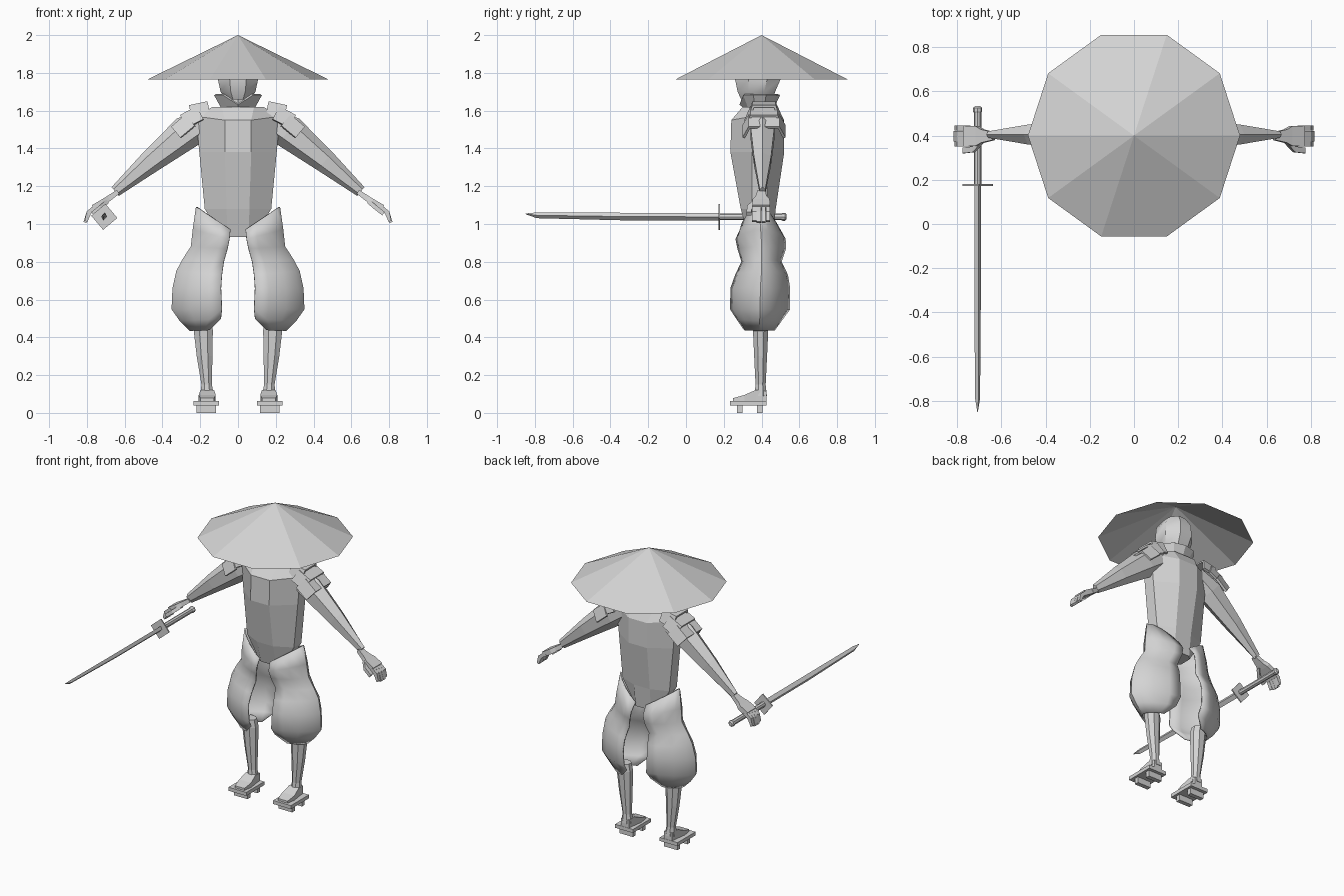
import bpy, bmesh, math
from mathutils import Vector as V

if "Cube" in bpy.data.objects:
    bpy.data.objects.remove(bpy.data.objects["Cube"])

grey = bpy.data.materials.new("plain grey")
grey.diffuse_color = (0.66, 0.66, 0.66, 1)
grey.use_nodes = True
grey.node_tree.nodes["Principled BSDF"].inputs["Base Color"].default_value = grey.diffuse_color
X, Y, Z = V((1, 0, 0)), V((0, 1, 0)), V((0, 0, 1))


def loft(name, rings, side=1, closed=True, caps=True, thick=0, smooth=0):
    """Skin a list of rings; side=-1 gives the mirrored part."""
    bm = bmesh.new()
    vs = [[bm.verts.new((p[0] * side, p[1], p[2])) for p in r] for r in rings]
    n = len(rings[0])
    for a, b in zip(vs, vs[1:]):
        for i in range(n if closed else n - 1):
            j = (i + 1) % n
            bm.faces.new((a[i], a[j], b[j], b[i]))
    if closed and caps:
        bm.faces.new(vs[0])
        bm.faces.new(vs[-1])
    bmesh.ops.remove_doubles(bm, verts=bm.verts, dist=1e-5)
    bmesh.ops.recalc_face_normals(bm, faces=bm.faces)
    me = bpy.data.meshes.new(name)
    bm.to_mesh(me)
    bm.free()
    me.materials.append(grey)
    ob = bpy.data.objects.new(name, me)
    bpy.context.collection.objects.link(ob)
    if thick:
        m = ob.modifiers.new("thickness", 'SOLIDIFY')
        m.thickness, m.offset = thick, 0
    if smooth:
        bpy.ops.object.select_all(action='DESELECT')
        ob.select_set(True)
        bpy.context.view_layer.objects.active = ob
        bpy.ops.object.shade_smooth_by_angle(angle=math.radians(smooth))
    return ob


def ring(c, u, v, n, turn=0.0):
    """n points on an ellipse around c with half axes u and v."""
    return [V(c) + u * math.cos(turn + math.tau * i / n)
            + v * math.sin(turn + math.tau * i / n) for i in range(n)]


def rect(c, u, v):
    c = V(c)
    return [c - u - v, c + u - v, c + u + v, c - u + v]


def box(name, c, h, side=1):
    return loft(name, [rect(V(c) + Z * k * h[2], X * h[0], Y * h[1]) for k in (-1, 1)], side)


# Conical straw hat, open below
loft("hat", [ring((0, .4, z), X * r, Y * r, 10)
             for z, r in ((1.765, .48), (2.0, 0))], caps=False)

# Head and neck
loft("head", [ring((0, (a + b) / 2, z), X * w, Y * (b - a) / 2, 8, math.pi / 8)
              for z, w, a, b in ((1.66, .07, .285, .465), (1.70, .10, .265, .48),
                                 (1.765, .115, .25, .51), (1.84, .11, .26, .505),
                                 (1.90, .065, .31, .465))], smooth=40)
loft("neck", [ring((0, .39, z), X * .06, Y * .06, 8) for z in (1.58, 1.69)])

# Flared collar with a notch at the front
collar = []
for z, r, notch in ((1.61, .085, 0), (1.685, .128, .05)):
    pts = ring((0, .39, z), X * r, Y * r * .8, 10, -math.pi / 2)
    pts[0].z -= notch
    collar.append(pts)
loft("collar", collar, caps=False, thick=.012)

# Torso: flat front and back panels with angled sides
torso = []
for z, f, s, a, b, lift in ((.93, .058, .085, .33, .46, 0), (1.08, .06, .176, .29, .475, 0),
                            (1.38, .07, .205, .235, .52, 0), (1.55, .07, .222, .24, .52, .02),
                            (1.62, .085, .135, .30, .48, 0)):
    torso.append([V(p) for p in ((-f, a, z), (f, a, z), (s, .35, z + lift),
                                 (s, .43, z + lift), (f, b, z), (-f, b, z),
                                 (-s, .43, z + lift), (-s, .35, z + lift))])
loft("torso", torso)

for side, tag in ((1, "left"), (-1, "right")):
    # Tapering flat sleeve
    up = V((.64, 0, .77))
    loft(tag + "_sleeve", [ring((x, .405, z), up * h, Y * d, 6)
                           for x, z, h, d in ((.14, 1.56, .06, .07), (.265, 1.49, .09, .074),
                                              (.46, 1.333, .062, .052),
                                              (.65, 1.172, .03, .017))], side)

    # Overlapping shoulder plates, each a bent band
    for i, (x, z, deg, w) in enumerate(((.205, 1.612, 12, .08), (.25, 1.575, 27, .095),
                                        (.298, 1.526, 40, .108))):
        t = math.radians(deg)
        d, n = V((math.cos(t), 0, -math.sin(t))), V((math.sin(t), 0, math.cos(t)))
        loft(f"{tag}_shoulder_plate_{i + 1}",
             [[V((x, .413, z)) + d * k + Y * w * y + n * h
               for y, h in ((-1, -.05), (-.72, .022), (.72, .022), (1, -.05))]
              for k in (-.05, .05)], side, closed=False, thick=.015)

    # Palm, fingers and thumb
    across = V((.5, 0, .8))
    loft(tag + "_palm", [rect((x, .398, z), across * t, Y * w)
                         for x, z, t, w in ((.635, 1.17, .013, .018), (.685, 1.135, .016, .03),
                                            (.71, 1.118, .017, .045),
                                            (.765, 1.085, .018, .047))], side)
    for i in range(4):
        y = .362 + .024 * i
        e = .006 if i in (0, 3) else 0
        loft(f"{tag}_finger_{i + 1}",
             [rect((px, y, pz), V((.85, 0, .5)) * t, Y * .0115)
              for px, pz, t in ((.752, 1.092, .013), (.79, 1.06, .013),
                                (.811 - e, 1.008 + e, .008))], side)
    loft(tag + "_thumb", [rect((px, y, pz), across * .012, Y * .013)
                          for px, y, pz in ((.69, .375, 1.12), (.725, .338, 1.09),
                                            (.77, .333, 1.055))], side)

    # Ballooning trouser leg: a ridged shell open toward the centre
    rows = ((.04, .97, .218, 1.09, .29, .485), (.045, .92, .235, .97, .267, .523),
            (.055, .87, .245, .88, .277, .525), (.075, .80, .29, .81, .298, .502),
            (.085, .73, .322, .75, .265, .535), (.09, .66, .342, .66, .24, .547),
            (.085, .55, .347, .55, .238, .547), (.09, .50, .305, .49, .27, .51),
            (.15, .44, .252, .437, .312, .467))
    shell = []
    for xi, zi, xo, zo, a, b in rows:
        arc = []
        for k in range(9):
            t = math.pi * k / 8
            s = math.sin(t) ** 1.3 if 0 < k < 8 else 0
            c = math.copysign(abs(math.cos(t)) ** 1.3, math.cos(t))
            arc.append(V((xi + (xo - xi) * s, (a + b) / 2 - (b - a) / 2 * c,
                          zi + (zo - zi) * s)))
        shell.append(arc)
    loft(tag + "_trouser_leg", shell, side, closed=False, thick=.01, smooth=35)

    # Shin, foot and raised wooden sandal
    loft(tag + "_shin", [ring((x, .395, z), X * w, Y * d, 8, math.pi / 8)
                         for z, x, w, d in ((.49, .186, .045, .04), (.44, .184, .055, .044),
                                            (.30, .177, .045, .037), (.15, .166, .03, .029),
                                            (.09, .163, .038, .036))], side)
    loft(tag + "_foot", [rect((.163, y, (.06 + z) / 2), X * w, Z * (z - .06) / 2)
                         for y, z, w in ((.25, .078, .036), (.31, .095, .045),
                                         (.37, .122, .036), (.425, .115, .03))], side)
    box(tag + "_sandal_sole", (.168, .33, .052), (.067, .097, .012), side)
    for part, y in (("front", .284), ("back", .39)):
        box(f"{tag}_sandal_{part}_tooth", (.168, y, .021), (.051, .015, .021), side)

# Sword held in the right hand, pointing forward
sx, sz = -.708, 1.038
a = math.radians(40)
u, v = V((math.cos(a), 0, math.sin(a))), V((-math.sin(a), 0, math.cos(a)))
loft("sword_blade", [ring((sx, y, sz + dz), X * .015 * k, V((.25, 0, .97)) * .021 * k, 4)
                     for y, dz, k in ((.18, 0, 1), (-.3, .001, 1), (-.79, .008, .75),
                                      (-.85, .016, .08))])
loft("sword_guard", [rect((sx, y, sz), u * .049, v * .049) for y in (.172, .18)])
loft("sword_handle", [ring((sx, y, sz), X * .017, Z * .018, 8) for y in (.18, .505)])
loft("sword_pommel", [ring((sx, y, sz), X * r, Z * r, 8)
                      for y, r in ((.50, .014), (.51, .021), (.525, .021), (.533, .012))])
